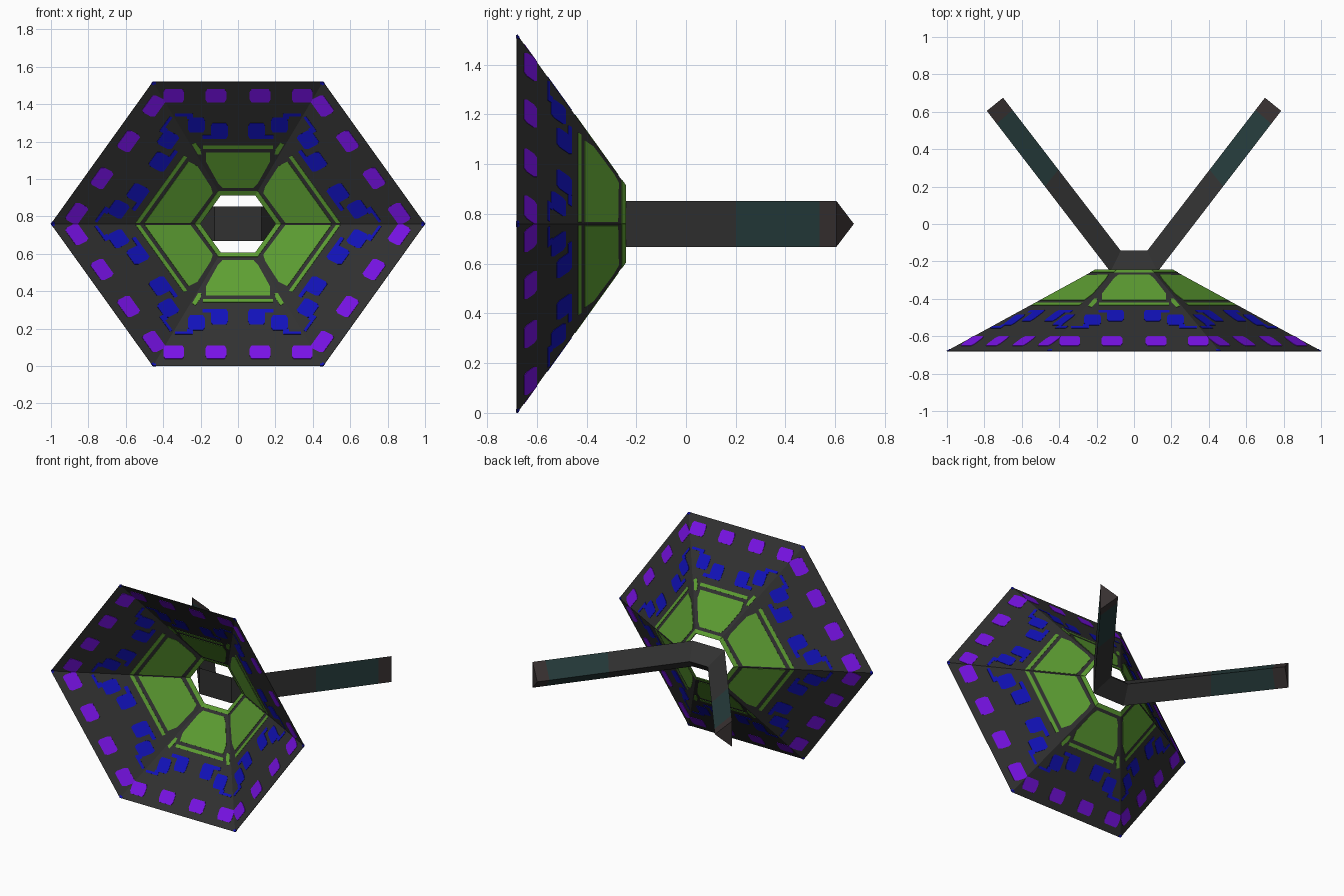
import bpy, bmesh
from mathutils import Vector

cube = bpy.data.objects.get("Cube")
if cube:
    bpy.data.objects.remove(cube)


def material(name, rgb):
    m = bpy.data.materials.new(name)
    m.use_nodes = True
    m.diffuse_color = (*rgb, 1)
    bsdf = next(n for n in m.node_tree.nodes if n.type == 'BSDF_PRINCIPLED')
    bsdf.inputs["Base Color"].default_value = (*rgb, 1)
    return m


GREY = material("charcoal", (.031, .031, .031))
GREEN = material("leaf_green", (.112, .35, .033))
BLUE = material("deep_blue", (.006, .006, .5))
PURPLE = material("violet", (.19, .006, .8))
TEAL = material("dark_teal", (.018, .042, .042))
BROWN = material("warm_charcoal", (.038, .03, .03))

MID_Z = .76
CORNERS = [(1, 0), (.455, .76), (-.455, .76), (-1, 0), (-.455, -.76), (.455, -.76)]
INNER, BACK, FRONT = .204, -.245, -.68


def on_panel(i, a, s):
    """Point on hex panel i: s is the ring scale, a runs along the edge."""
    p, q = Vector(CORNERS[i]), Vector(CORNERS[(i + 1) % 6])
    flat = (p + q) / 2 * s + (q - p) / 2 * a
    y = BACK + (FRONT - BACK) * (s - INNER) / (1 - INNER)
    return Vector((flat.x, y, flat.y + MID_Z))


def make(name, polys, mats, thickness=0.0, indices=None):
    bm = bmesh.new()
    for k, poly in enumerate(polys):
        f = bm.faces.new([bm.verts.new(p) for p in poly])
        f.material_index = indices[k] if indices else 0
    if not thickness or name == "hex_dish":
        bmesh.ops.remove_doubles(bm, verts=bm.verts, dist=.0001)
        bmesh.ops.recalc_face_normals(bm, faces=bm.faces)
    me = bpy.data.meshes.new(name)
    bm.to_mesh(me)
    bm.free()
    for m in mats:
        me.materials.append(m)
    ob = bpy.data.objects.new(name, me)
    bpy.context.scene.collection.objects.link(ob)
    if thickness:
        mod = ob.modifiers.new("thickness", 'SOLIDIFY')
        mod.thickness, mod.offset = thickness, 0
    return ob


def tile(a0, a1, s0, s1, c=.02):
    """Rectangle with clipped corners in panel coordinates."""
    return [(a0 + c, s0), (a1 - c, s0), (a1, s0 + c), (a1, s1 - c),
            (a1 - c, s1), (a0 + c, s1), (a0, s1 - c), (a0, s0 + c)]


def mirrored(shapes):
    return shapes + [[(-a, s) for a, s in reversed(sh)] for sh in shapes]


# Dish shell
make("hex_dish", [[on_panel(i, -INNER, INNER), on_panel(i, INNER, INNER),
                   on_panel(i, 1, 1), on_panel(i, -1, 1)] for i in range(6)],
     [GREY], .003)

# Violet tiles round the rim
violet = mirrored([tile(c - .122, c + .122, .858, .95) for c in (.26, .755)])

# Blue zigzags halfway in, with tiny tips at the rim corners
blue = mirrored([
    tile(.12, .32, .6, .71),
    tile(.39, .585, .645, .75),
    tile(.3, .42, .6, .625, .005),
    tile(.53, .6, .74, .775, .005),
    tile(.53, .74, .76, .778, .003),
    [(.965, .985), (.985, .985), (1, 1), (.965, 1)],
])


def green_shapes(i):
    """Inner ring, large pane and outer strip; panes meet at the side tips."""
    ring = [(-INNER, INNER), (INNER, INNER), (.233, .233), (-.233, .233)]
    pane, strip = [], []
    for e in (-1, 1):
        tip = i % 3 == (0 if e < 0 else 2)
        if tip:
            end = [(e * .243, .26), (e * .488, .505)]
            bar = [(e * .515, .53), (e * .538, .553)]
        else:
            end = [(e * .18, .255), (e * .235, .29), (e * .375, .44), (e * .375, .505)]
            bar = [(e * .41, .53), (e * .41, .553)]
        pane = pane + end if e < 0 else pane + end[::-1]
        strip = strip + bar if e < 0 else strip + bar[::-1]
    shapes = [ring, pane, strip]
    if i % 3 == 1:
        shapes += mirrored([[(.43, .49), (.47, .49), (.54, .56), (.5, .575), (.44, .525)]])
    return shapes


for name, mat, shapes in (("rim_tiles", PURPLE, lambda i: violet),
                          ("zigzag_marks", BLUE, lambda i: blue),
                          ("inner_panes", GREEN, green_shapes)):
    make(name, [[on_panel(i, a, s) for a, s in sh] for i in range(6) for sh in shapes(i)],
         [mat], .007)

# Bent triangular bar: flat face forward, ridge at the back
HALF = .092
front_start, front_end = Vector((.126, -.255)), Vector((.787, .605))
back_start, back_end = Vector((.071, -.143)), Vector((.7, .675))


def section(t, side):
    f, b = front_start.lerp(front_end, t), back_start.lerp(back_end, t)
    return [Vector((side * f.x, f.y, MID_Z + HALF)),
            Vector((side * f.x, f.y, MID_Z - HALF)),
            Vector((side * b.x, b.y, MID_Z))]


stops = [1, .92, .53, 0]
rings = [section(t, -1) for t in stops] + [section(t, 1) for t in reversed(stops)]
band_colour = [2, 1, 0, 0, 0, 1, 2]
faces, colours = [rings[0], rings[-1]], [2, 2]
for k, colour in enumerate(band_colour):
    r, n = rings[k], rings[k + 1]
    for j in range(3):
        m = (j + 1) % 3
        faces.append([r[j], r[m], n[m], n[j]])
        colours.append(colour)
make("bent_bar", faces, [GREY, TEAL, BROWN], 0, colours)
